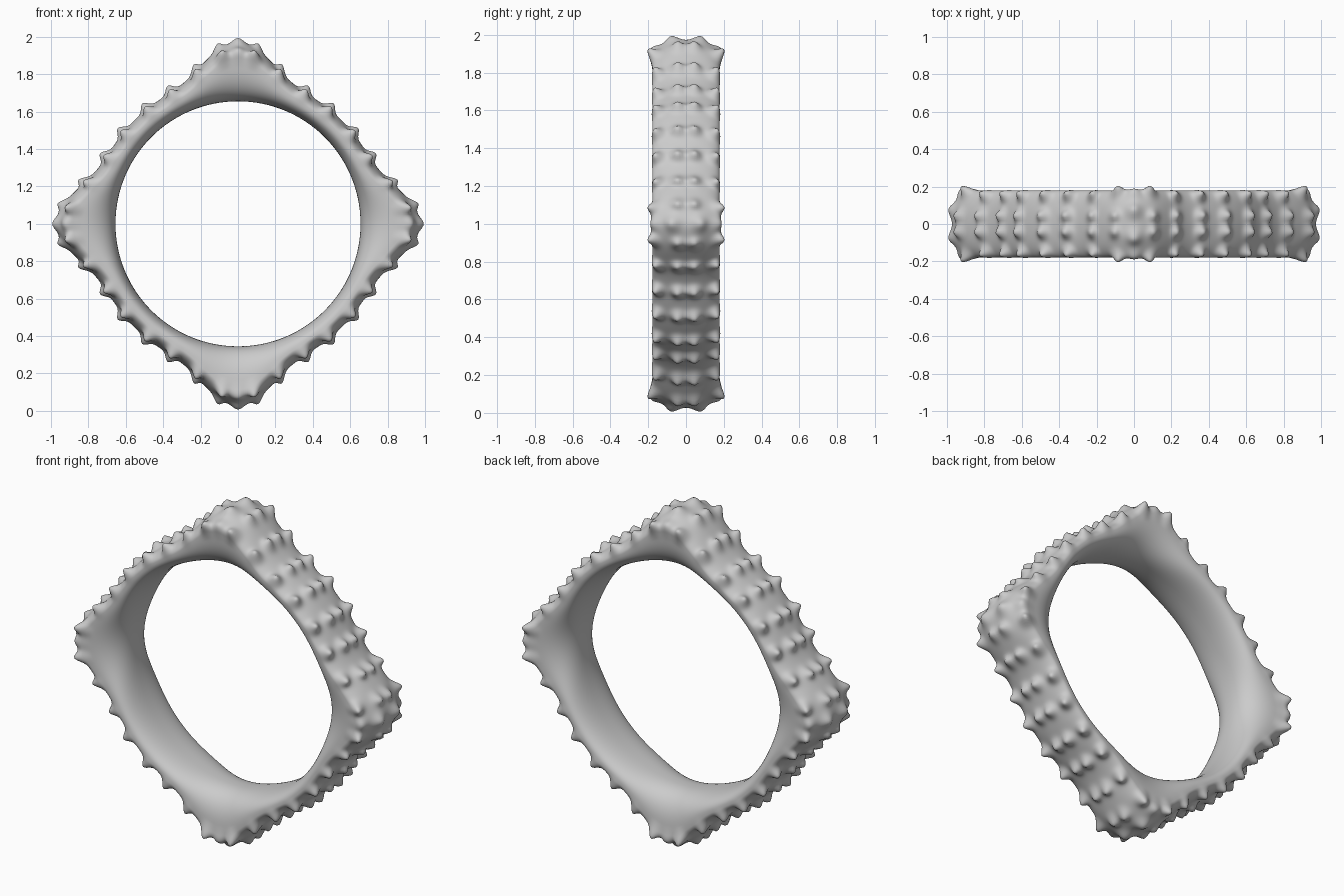
import bpy, bmesh, math
from mathutils import Vector, kdtree

if "Cube" in bpy.data.objects:
    bpy.data.objects.remove(bpy.data.objects["Cube"])

HOLE = 0.655      # radius of the round opening
HALF = 0.178      # half width of the band
AROUND, SECTION = 560, 88


def corner_weight(deg):
    """1 at the four points of the diamond, fading to 0 along the sides."""
    off = (deg + 45) % 90 - 45
    return math.exp(-off * off / (2 * 10.5 ** 2))


def direction(deg, tilt):
    """Outward direction, leaning sideways by the tilt angle."""
    t, c = math.radians(deg), math.cos(tilt)
    return Vector((c * math.sin(t), math.sin(tilt), c * math.cos(t)))


def band_point(deg, a):
    """Point on the plain band; a = 0 is the crown, a = pi the hole wall."""
    w = corner_weight(deg)
    crown = 0.783 + 0.187 * w
    rim = crown - 0.058 - 0.035 * w
    c, s = math.cos(a), math.sin(a)
    if c >= 0:
        r, power = rim + (crown - rim) * c, 0.9
    else:
        r, power = rim - (rim - HOLE) * abs(c) ** 0.8, 0.82
    y = math.copysign(HALF * abs(s) ** power, s)
    return Vector((0, y, 1)) + r * direction(deg, 0)


# Stud layout: (angle, section angle, tilt, height, radius)
studs = []
for corner in range(0, 360, 90):
    for side in (1, -1):
        studs.append((corner, side * 0.36, side * 0.3, 0.03, 0.04))
        for off in (6.5, 15.5, 27, 38.5):
            for flip in (1, -1):
                deg = corner + flip * off
                high = 0.034 if off < 10 else 0.04
                studs.append((deg, side * 0.2, side * 0.1, high, 0.032))
                if off > 10:
                    studs.append((deg, side * 0.98, side * 0.4, 0.045, 0.031))
        # long twin-tipped spine on each rim of the corner
        for off in (-5.5, 5.5):
            studs.append((corner + off, side * 1.2, side * 0.75, 0.05, 0.032))
        studs.append((corner, side * 1.2, side * 0.75, 0.025, 0.04))

tree = kdtree.KDTree(len(studs))
for i, stud in enumerate(studs):
    tree.insert(band_point(stud[0], stud[1]), i)
tree.balance()

# Band surface as a closed loop of cross-sections
bm = bmesh.new()
rings = [[bm.verts.new(band_point(360 * i / AROUND, 2 * math.pi * j / SECTION))
          for j in range(SECTION)] for i in range(AROUND)]
for i in range(AROUND):
    p, q = rings[i], rings[(i + 1) % AROUND]
    for j in range(SECTION):
        k = (j + 1) % SECTION
        bm.faces.new((p[j], p[k], q[k], q[j]))
bmesh.ops.recalc_face_normals(bm, faces=bm.faces)

# Raise each stud along its own direction
for v in bm.verts:
    lift = Vector()
    for co, i, dist in tree.find_range(v.co, 0.12):
        deg, a, tilt, height, radius = studs[i]
        lift += direction(deg, tilt) * height * math.exp(-(dist / radius) ** 2)
    v.co += lift

mesh = bpy.data.meshes.new("studded_band")
bm.to_mesh(mesh)
bm.free()
band = bpy.data.objects.new("studded_band", mesh)
bpy.context.collection.objects.link(band)
for f in mesh.polygons:
    f.use_smooth = True

# Single grey finish
grey = bpy.data.materials.new("light_grey")
grey.use_nodes = True
color = (0.6, 0.6, 0.6, 1)
grey.diffuse_color = color
grey.node_tree.nodes["Principled BSDF"].inputs["Base Color"].default_value = color
mesh.materials.append(grey)
